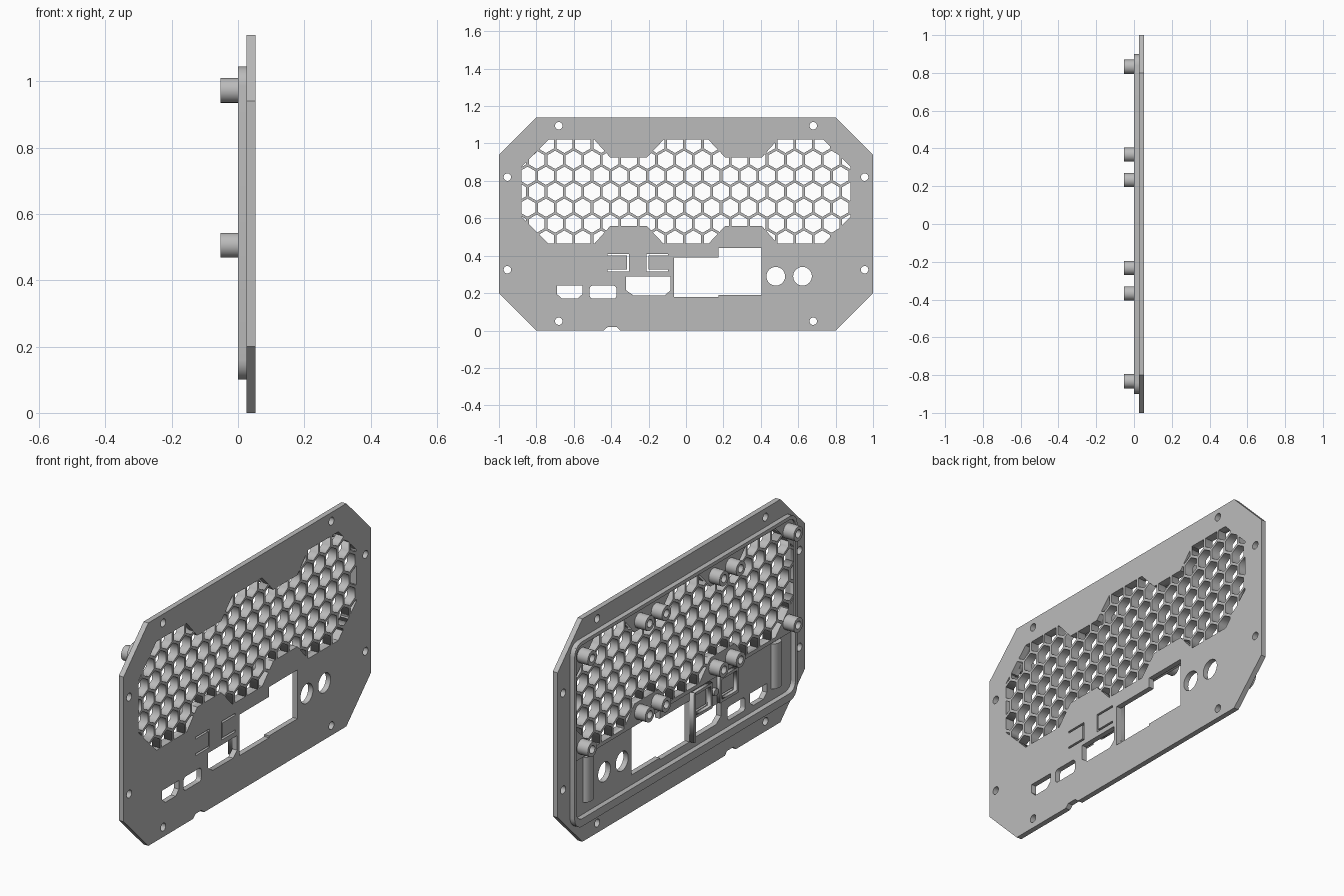
import bpy, bmesh, math
from mathutils import Matrix

cube = bpy.data.objects.get("Cube")
if cube:
    bpy.data.objects.remove(cube)

grey = bpy.data.materials.new("light grey plastic")
grey.use_nodes = True
COLOUR = (0.5, 0.5, 0.5, 1)
grey.diffuse_color = COLOUR
grey.node_tree.nodes["Principled BSDF"].inputs["Base Color"].default_value = COLOUR

# Drawing plane: profile X -> world y, profile Y -> world z, thickness -> world x
TO_WORLD = Matrix(((0, 0, 1, 0), (1, 0, 0, 0), (0, 1, 0, 0), (0, 0, 0, 1)))
FRONT, STEP, FLOOR, BACK, BOSS_END = 0.053, 0.026, 0.008, 0.0, -0.053


def rect(y0, z0, y1, z1):
    return [(y0, z0), (y1, z0), (y1, z1), (y0, z1)]


def ngon(y, z, r, n=24, turn=0.0):
    return [(y + r * math.cos(turn + math.tau * i / n),
             z + r * math.sin(turn + math.tau * i / n)) for i in range(n)]


def rounded(y0, z0, y1, z1, r, n=6):
    pts = []
    corners = [(y1 - r, z1 - r), (y0 + r, z1 - r), (y0 + r, z0 + r), (y1 - r, z0 + r)]
    for q, (cy, cz) in enumerate(corners):
        for i in range(n + 1):
            a = math.pi / 2 * (q + i / n)
            pts.append((cy + r * math.cos(a), cz + r * math.sin(a)))
    return pts


def slab(name, loops, x0, x1):
    """Extrude a filled outline, with further loops as holes, from x0 to x1."""
    curve = bpy.data.curves.new(name, 'CURVE')
    curve.dimensions = '2D'
    curve.fill_mode = 'BOTH'
    curve.extrude = (x1 - x0) / 2
    for loop in loops:
        s = curve.splines.new('POLY')
        s.points.add(len(loop) - 1)
        for p, (y, z) in zip(s.points, loop):
            p.co = (y, z, 0, 1)
        s.use_cyclic_u = True
    temp = bpy.data.objects.new(name + " outline", curve)
    bpy.context.collection.objects.link(temp)
    bpy.context.view_layer.update()
    evaluated = temp.evaluated_get(bpy.context.evaluated_depsgraph_get())
    mesh = bpy.data.meshes.new_from_object(evaluated)
    bpy.data.objects.remove(temp)
    mesh.transform(Matrix.Translation(((x0 + x1) / 2, 0, 0)) @ TO_WORLD)
    bm = bmesh.new()
    bm.from_mesh(mesh)
    bmesh.ops.remove_doubles(bm, verts=bm.verts, dist=1e-5)
    bmesh.ops.recalc_face_normals(bm, faces=bm.faces)
    bm.to_mesh(mesh)
    bm.free()
    mesh.materials.clear()
    mesh.materials.append(grey)
    ob = bpy.data.objects.new(name, mesh)
    bpy.context.collection.objects.link(ob)
    return ob


def smooth(ob):
    bpy.ops.object.select_all(action='DESELECT')
    ob.select_set(True)
    bpy.context.view_layer.objects.active = ob
    bpy.ops.object.shade_smooth_by_angle(angle=math.radians(35))


# Vent outline: three joined octagons, mirrored in y and z about the vent centre
VENT_Z = 0.742
quarter = [(0.12, 0.278), (0.21, 0.183), (0.405, 0.183), (0.49, 0.278),
           (0.735, 0.278), (0.88, 0.133)]
upper = [(-y, h) for y, h in reversed(quarter)] + quarter
vent = [(y, VENT_Z + h) for y, h in upper] + [(y, VENT_Z - h) for y, h in reversed(upper)]

# Port openings
display = [(-.065, .18), (.175, .18), (.175, .19), (.405, .19),
           (.405, .44), (.175, .44), (.175, .39), (-.065, .39)]
wide_port = [(-.32, .29), (-.32, .215), (-.28, .187), (-.115, .187), (-.083, .215), (-.083, .29)]
small_port = [(-.69, .24), (-.69, .195), (-.663, .17), (-.58, .17), (-.553, .195), (-.553, .24)]
round_port = rounded(-.515, .17, -.372, .24, .018)
jacks = [ngon(y, .29, .05, 32) for y in (.48, .623)]


def button_slot(tip, root, w=0.01):
    """Three-sided slot that leaves a flexible push tab."""
    d = w if root > tip else -w
    lo, hi = .315, .41
    return [(root, lo), (tip, lo), (tip, hi), (root, hi), (root, hi - w),
            (tip + d, hi - w), (tip + d, lo + w), (root, lo + w)]


slots = [button_slot(-.305, -.42), button_slot(-.21, -.095)]
ports = [display, wide_port, small_port, round_port] + jacks + slots

# Front plate with clipped corners, bottom notch and screw holes
outline = [(-.8, 0), (-.44, 0), (-.42, .018), (-.37, .018), (-.35, 0), (.8, 0),
           (1, .2), (1, .94), (.8, 1.14), (-.8, 1.14), (-1, .94), (-1, .2)]
screws = [ngon(s * y, z, .02, 20) for s in (-1, 1)
          for y, z in ((.68, 1.095), (.955, .82), (.955, .325), (.68, .05))]
smooth(slab("front_plate", [outline, vent] + ports + screws, STEP, FRONT))

# Raised rim on the back, and the thicker backing around the vent
smooth(slab("back_rim", [rounded(-.9, .1, .9, 1.045, .06),
                         rounded(-.884, .14, .884, 1.027, .045)], BACK, STEP))
slab("vent_backing", [rect(-.884, .445, .884, 1.027), vent], FLOOR, STEP)

# Honeycomb grille trimmed to the vent outline
PITCH, WALL = 0.0985, 0.014
cells = []
for row in range(-4, 5):
    for col in range(-10, 11):
        y = (col + 0.5 * (row % 2)) * PITCH - 0.01
        z = VENT_Z + row * PITCH * math.sqrt(3) / 2
        cells.append(ngon(y, z, (PITCH - WALL) / math.sqrt(3), 6, math.pi / 6))
grille = slab("honeycomb_grille", [rect(-1.2, .2, 1.2, 1.3)] + cells, FLOOR, FRONT)
trim = slab("grille_trim_cutter", [vent], FLOOR - 0.1, FRONT + 0.1)
trim.hide_render = True
trim.hide_set(True)
cut = grille.modifiers.new("trim", 'BOOLEAN')
cut.operation = 'INTERSECT'
cut.solver = 'EXACT'
cut.object = trim
bpy.context.view_layer.update()
trimmed = bpy.data.meshes.new_from_object(
    grille.evaluated_get(bpy.context.evaluated_depsgraph_get()))
grille.modifiers.clear()
grille.data = trimmed
bpy.data.objects.remove(trim)

# Fan mounting bosses: four around each of three fans
for fan in (-0.6, 0, 0.6):
    for sy in (-1, 1):
        for sz in (-1, 1):
            y, z = fan + sy * .2325, VENT_Z - .003 + sz * .2335
            smooth(slab("fan_boss", [ngon(y, z, .0375), ngon(y, z, .02)], BOSS_END, FLOOR))
            smooth(slab("fan_boss_base", [ngon(y, z, .0375)], FLOOR, STEP))

# Half-round posts at both lower sides
for s in (-1, 1):
    post = [(s * .76 + .035 * math.cos(a), STEP - .024 * math.sin(a))
            for a in (math.pi * i / 12 for i in range(13))]
    ob = slab("side_post", [post], 0.2, 0.43)
    # Stand the profile upright: world (x, y, z) <- (z, y, x)
    ob.data.transform(Matrix(((0, 0, 1, 0), (0, 1, 0, 0), (1, 0, 0, 0), (0, 0, 0, 1))))
    ob.data.flip_normals()
    smooth(ob)

# Frames round the push tabs, the pin between them and the rib by the display
for y in (-.3625, -.1525):
    slab("button_frame", [rect(y - .075, .297, y + .075, .428),
                          rect(y - .06, .312, y + .06, .413)], FLOOR, STEP)
smooth(slab("button_pin", [ngon(-.2575, .365, .018)], FLOOR, STEP))
slab("display_rib", [rect(-.08, .18, -.066, .43)], BACK, STEP)
